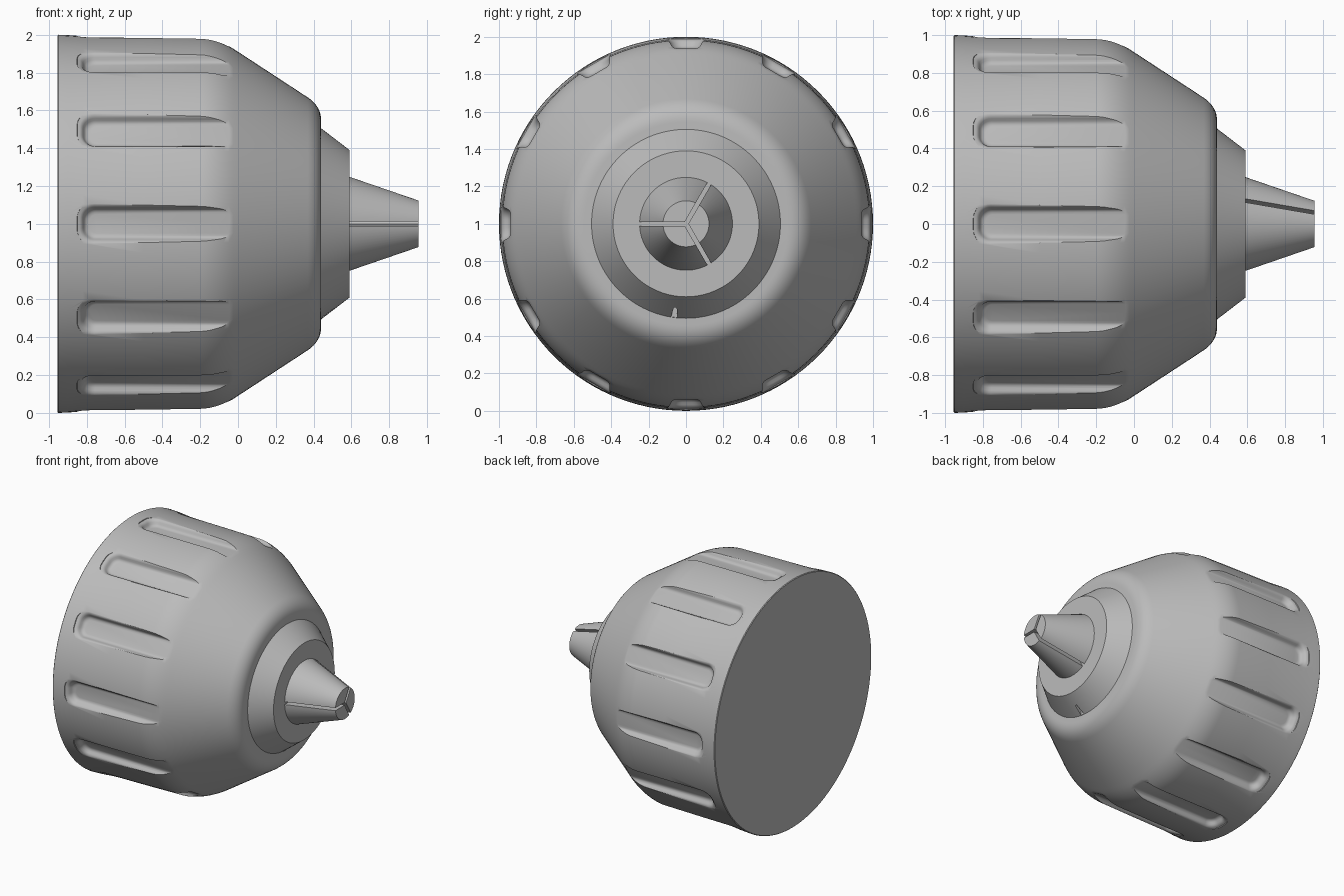
import bpy, bmesh
from math import sin, cos, pi, radians, asin
from mathutils import Matrix, Vector

if "Cube" in bpy.data.objects:
    bpy.data.objects.remove(bpy.data.objects["Cube"], do_unlink=True)

steel = bpy.data.materials.new("grey steel")
steel.use_nodes = True
COLOR = (0.5, 0.5, 0.5, 1)
steel.diffuse_color = COLOR
steel.node_tree.nodes["Principled BSDF"].inputs["Base Color"].default_value = COLOR
AXIS = Vector((0, 0, 1))


def loft(name, rings, turn=0.0):
    """Join equal-length rings of points, cap both ends, turn about the x axis."""
    bm = bmesh.new()
    loops = [[bm.verts.new(p) for p in ring] for ring in rings]
    n = len(loops[0])
    for a, b in zip(loops, loops[1:]):
        for i in range(n):
            j = (i + 1) % n
            bm.faces.new((a[i], a[j], b[j], b[i]))
    bm.faces.new(loops[0])
    bm.faces.new(loops[-1])
    bmesh.ops.recalc_face_normals(bm, faces=bm.faces)
    bm.transform(Matrix.Translation(AXIS) @ Matrix.Rotation(turn, 4, 'X'))
    mesh = bpy.data.meshes.new(name)
    bm.to_mesh(mesh)
    bm.free()
    mesh.materials.append(steel)
    obj = bpy.data.objects.new(name, mesh)
    bpy.context.collection.objects.link(obj)
    return obj


def lathe(name, profile, steps=120):
    angles = [2 * pi * i / steps for i in range(steps)]
    return loft(name, [[(x, r * cos(a), r * sin(a)) for a in angles] for x, r in profile])


def bend(p0, p1, p2, steps=8):
    """Rounded corner from p0 to p2, pulled towards p1."""
    p0, p1, p2 = Vector(p0), Vector(p1), Vector(p2)
    ts = [i / steps for i in range(steps + 1)]
    return [tuple(p0 * (1 - t) ** 2 + p1 * 2 * t * (1 - t) + p2 * t * t) for t in ts]


def slot_ring(height, half, start):
    """Outline of a round-cornered slot that runs off the sleeve's cone."""
    x0, rad = start - half, half * 0.75
    corner = [(x0 + rad - rad * sin(a), half - rad + rad * cos(a))
              for a in [pi / 2 * i / 8 for i in range(9)]]
    outline = [(0.25, half)] + corner
    outline += [(x, -y) for x, y in reversed(outline)]
    return [(x, y, height) for x, y in outline]


def cut(target, cutters):
    for cutter in cutters:
        mod = target.modifiers.new("cut", 'BOOLEAN')
        mod.operation, mod.solver, mod.object = 'DIFFERENCE', 'EXACT', cutter
    bpy.context.view_layer.objects.active = target
    for mod in list(target.modifiers):
        bpy.ops.object.modifier_apply(modifier=mod.name)
    for cutter in cutters:
        bpy.data.objects.remove(cutter, do_unlink=True)


def smooth(obj, angle):
    bpy.ops.object.select_all(action='DESELECT')
    obj.select_set(True)
    bpy.context.view_layer.objects.active = obj
    bpy.ops.object.shade_smooth_by_angle(angle=radians(angle))


# Sleeve: gripping barrel, rounded shoulder and cone with a rounded front rim
profile = [(-0.955, 0.995), (-0.95, 1), (-0.9, 0.998), (-0.82, 0.992), (-0.5, 0.988)]
profile += bend((-0.2, 0.983), (-0.1, 0.98), (0.0, 0.91))
profile += bend((0.37, 0.668), (0.44, 0.62), (0.44, 0.545)) + [(0.44, 0.3)]
sleeve = lathe("sleeve", profile)

# Grip grooves all around the sleeve, with softened floor and lip
wall = [(0.938, 0.05), (0.94, 0.062), (0.946, 0.072), (0.955, 0.079),
        (0.968, 0.085), (0.978, 0.092), (0.984, 0.101), (0.988, 0.115), (1.05, 0.13)]
grooves = [loft("groove_cutter", [slot_ring(h, w, -0.735) for h, w in wall], k * pi / 6)
           for k in range(12)]
cut(sleeve, grooves)
smooth(sleeve, 35)

# Nose: tapered collar with a small notch underneath
nose = lathe("nose", [(0.4, 0.505), (0.44, 0.505), (0.59, 0.39), (0.59, 0.1)])
notch = loft("notch_cutter", [[(x, y, z) for x, y in
             ((0.442, -0.08), (0.51, -0.065), (0.51, -0.05), (0.442, -0.045))]
             for z in (-0.6, -0.42)])
cut(nose, [notch])
smooth(nose, 25)

# Three jaws: sectors of a cone with thin slits between them
SLIT = 0.011


def jaw_ring(x, r):
    spread = pi / 3 - asin(SLIT / r)
    arc = [-spread + 2 * spread * i / 24 for i in range(25)]
    return [(x, SLIT / sin(pi / 3), 0)] + [(x, r * cos(a), r * sin(a)) for a in arc]


for k in range(3):
    jaw = loft(f"jaw_{k + 1}", [jaw_ring(0.55, 0.262), jaw_ring(0.955, 0.123)], k * 2 * pi / 3)
    smooth(jaw, 25)
